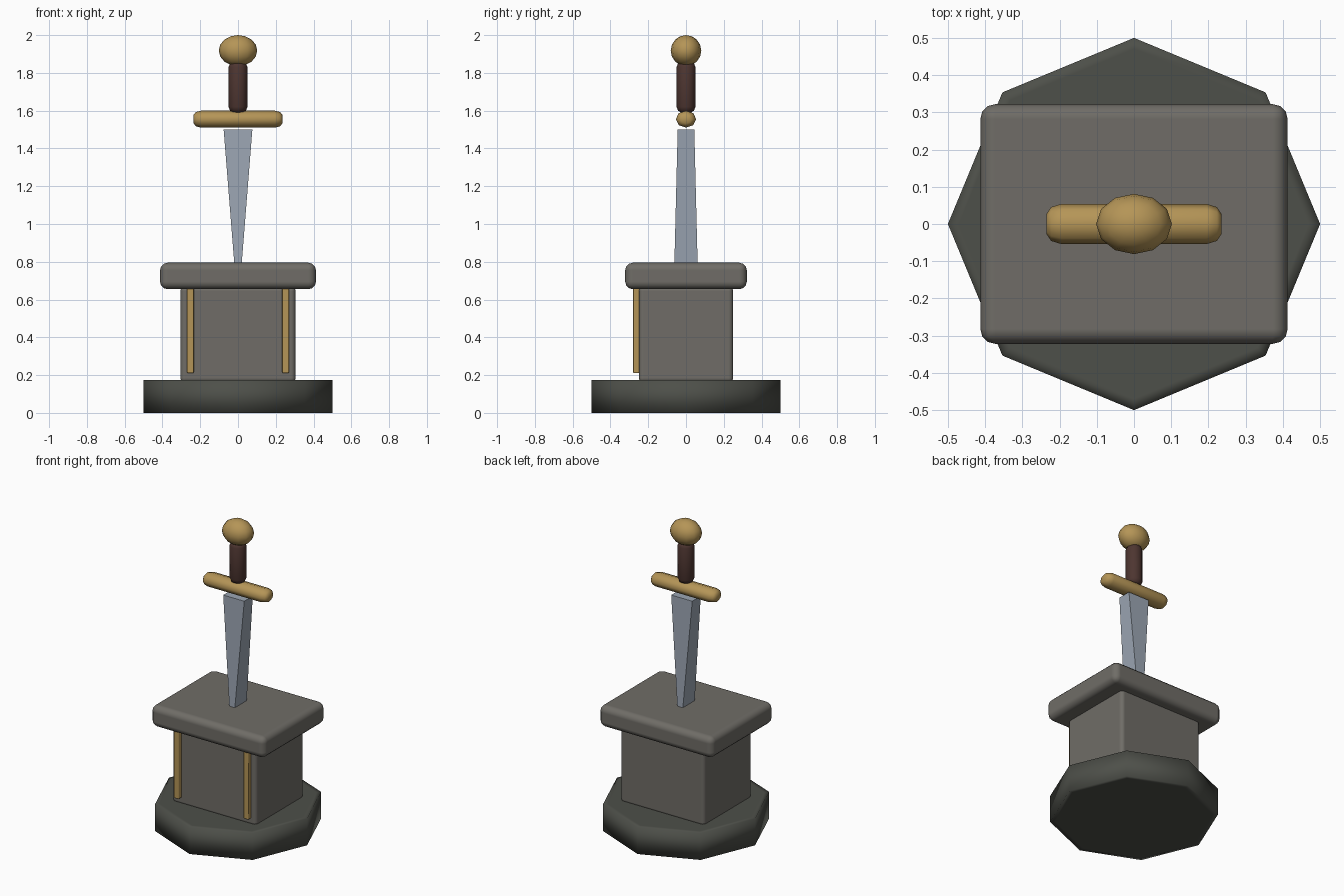
import bpy, bmesh, math
from mathutils import Matrix

default = bpy.data.objects.get("Cube")
if default:
    bpy.data.objects.remove(default, do_unlink=True)


def material(name, r, g, b):
    mat = bpy.data.materials.new(name)
    mat.use_nodes = True
    mat.diffuse_color = (r, g, b, 1)
    bsdf = next(n for n in mat.node_tree.nodes if n.type == 'BSDF_PRINCIPLED')
    bsdf.inputs["Base Color"].default_value = (r, g, b, 1)
    bsdf.inputs["Roughness"].default_value = 0.8
    return mat


STONE = material("grey stone", 0.16, 0.152, 0.135)
DARK = material("dark stone", 0.075, 0.079, 0.067)
GOLD = material("aged gold", 0.46, 0.30, 0.095)
LEATHER = material("brown leather", 0.075, 0.036, 0.03)
STEEL = material("pale steel", 0.33, 0.38, 0.45)


def finish(name, bm, mat, smooth=True):
    bmesh.ops.recalc_face_normals(bm, faces=bm.faces)
    mesh = bpy.data.meshes.new(name)
    bm.to_mesh(mesh)
    bm.free()
    mesh.materials.append(mat)
    for poly in mesh.polygons:
        poly.use_smooth = smooth
    obj = bpy.data.objects.new(name, mesh)
    bpy.context.collection.objects.link(obj)
    return obj


def rounded_box(name, mat, low, high, bevel, segments=3):
    bm = bmesh.new()
    bmesh.ops.create_cube(bm, size=1)
    for v in bm.verts:
        v.co = [a + (b - a) * (c + 0.5) for a, b, c in zip(low, high, v.co)]
    obj = finish(name, bm, mat)
    mod = obj.modifiers.new("rounded edges", 'BEVEL')
    mod.width, mod.segments = bevel, segments
    mod.harden_normals = True
    return obj


def rounded_bar(name, mat, half_length, ry, rz, end, sides, turn):
    """Round bar along x with softened ends, then moved by a matrix."""
    bm = bmesh.new()
    rings = []
    stations = [(-half_length, 0.5), (-half_length + end * 0.3, 0.84),
                (-half_length + end, 1)]
    stations += [(-x, s) for x, s in reversed(stations)]
    for x, s in stations:
        angles = [math.tau * i / sides for i in range(sides)]
        rings.append([bm.verts.new((x, s * ry * math.cos(a), s * rz * math.sin(a)))
                      for a in angles])
    for a, b in zip(rings, rings[1:]):
        for i in range(sides):
            j = (i + 1) % sides
            bm.faces.new((a[i], a[j], b[j], b[i]))
    bm.faces.new(rings[0])
    bm.faces.new(rings[-1])
    bm.transform(turn)
    return finish(name, bm, mat)


# Octagonal foot, with flat caps inside a softly shaded rim
bm = bmesh.new()
bmesh.ops.create_cone(bm, cap_ends=True, segments=8, radius1=0.5, radius2=0.5,
                      depth=0.175, matrix=Matrix.Translation((0, 0, 0.0875)))
corner = max(bm.verts, key=lambda v: v.co.x)
bm.transform(Matrix.Rotation(-math.atan2(corner.co.y, corner.co.x), 4, 'Z'))
caps = [f for f in bm.faces if abs(f.normal.z) > 0.9]
bmesh.ops.inset_individual(bm, faces=caps, thickness=0.03)
finish("octagonal_foot", bm, DARK)

# Stone pedestal and slab
rounded_box("pedestal_column", STONE, (-0.305, -0.25, 0.16), (0.305, 0.25, 0.67), 0.025)
rounded_box("pedestal_slab", STONE, (-0.413, -0.322, 0.655), (0.413, 0.322, 0.795), 0.04)

# Gold strips on the front
for side, x in (("right", -0.252), ("left", 0.252)):
    rounded_box(side + "_gold_strip", GOLD, (x - 0.018, -0.28, 0.21),
                (x + 0.018, -0.24, 0.66), 0.006, 2)

# Blade: narrows in width and thickens in depth towards the slab
bm = bmesh.new()
bmesh.ops.create_cube(bm, size=2)
for v in bm.verts:
    top = v.co.z > 0
    v.co.x *= 0.076 if top else 0.018
    v.co.y *= 0.044 if top else 0.062
    v.co.z = 1.5 if top else 0.77
finish("blade", bm, STEEL, smooth=False)

# Hilt
rounded_bar("crossguard", GOLD, 0.235, 0.054, 0.045, 0.04, 8,
            Matrix.Translation((0, 0, 1.555)))
rounded_bar("grip", LEATHER, 0.135, 0.05, 0.05, 0.03, 12,
            Matrix.Translation((0, 0, 1.725)) @ Matrix.Rotation(math.pi / 2, 4, 'Y'))
bm = bmesh.new()
bmesh.ops.create_uvsphere(bm, u_segments=12, v_segments=8, radius=1,
                          matrix=Matrix.Translation((0, 0, 1.918))
                          @ Matrix.Diagonal((0.102, 0.081, 0.082, 1)))
finish("pommel", bm, GOLD)
